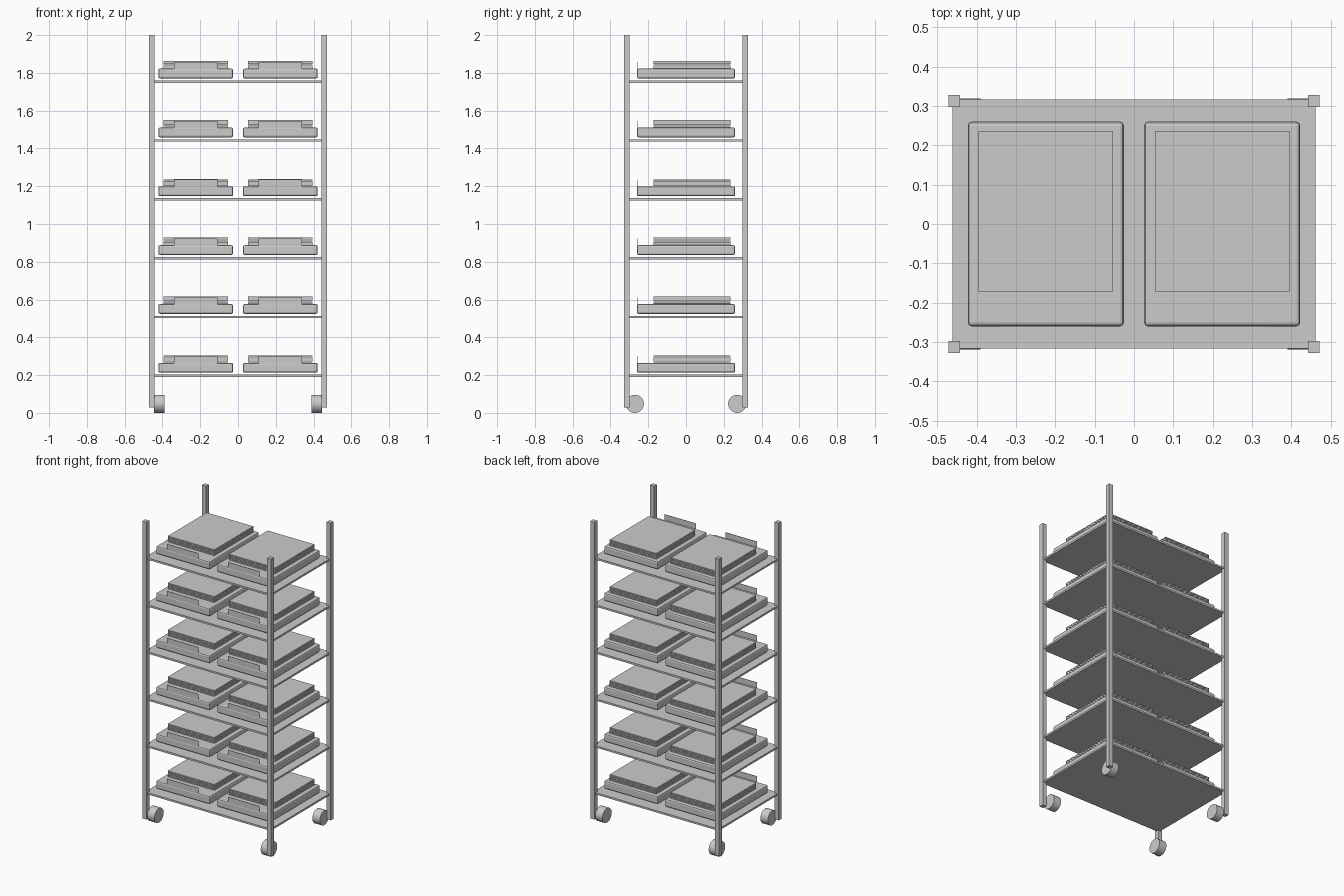
import bpy, math

if "Cube" in bpy.data.objects:
    bpy.data.objects.remove(bpy.data.objects["Cube"])

grey = bpy.data.materials.new("light grey")
grey.diffuse_color = (0.6, 0.6, 0.6, 1)
grey.use_nodes = True
grey.node_tree.nodes["Principled BSDF"].inputs["Base Color"].default_value = grey.diffuse_color


def box(name, x, y, z, bevel=0.0):
    """Box from (min, max) ranges on each axis, with optional rounded edges."""
    bpy.ops.mesh.primitive_cube_add(
        size=1, location=[(a + b) / 2 for a, b in (x, y, z)])
    ob = bpy.context.object
    ob.name = name
    ob.scale = [b - a for a, b in (x, y, z)]
    bpy.ops.object.transform_apply(location=False, rotation=False, scale=True)
    ob.data.materials.append(grey)
    if bevel:
        mod = ob.modifiers.new("rounded edges", 'BEVEL')
        mod.width = bevel
        mod.segments = 2
    return ob


# Corner posts with a wheel on the inner side of each
for sx in (-1, 1):
    for sy in (-1, 1):
        px, py = sx * 0.457, sy * 0.313
        box("post", (px - 0.015, px + 0.015), (py - 0.015, py + 0.015), (0.028, 2.0))
        bpy.ops.mesh.primitive_cylinder_add(
            vertices=32, radius=0.048, depth=0.054,
            location=(sx * 0.417, sy * 0.271, 0.048),
            rotation=(0, math.pi / 2, 0))
        wheel = bpy.context.object
        wheel.name = "wheel"
        wheel.data.materials.append(grey)
        bpy.ops.object.shade_smooth_by_angle(angle=math.radians(30))

# Six shelves, each carrying two trays
SHEETS = 7
for level in range(6):
    z = 0.196 + level * 0.3115
    box("shelf", (-0.461, 0.461), (-0.316, 0.316), (z - 0.006, z + 0.006))
    for cx in (-0.224, 0.224):
        # Tray body with softened edges
        box("tray", (cx - 0.198, cx + 0.198), (-0.26, 0.26),
            (z + 0.017, z + 0.069), bevel=0.009)
        # Stack of sheets lying on the tray
        pitch = 0.040 / SHEETS
        for i in range(SHEETS):
            top = z + 0.109 - i * pitch
            box("sheet", (cx - 0.171, cx + 0.171), (-0.172, 0.236),
                (top - pitch * 0.8, top))
        # Upright label plate along the front edge
        box("label_plate", (cx - 0.115, cx + 0.115), (-0.260, -0.258),
            (z + 0.064, z + 0.104))
